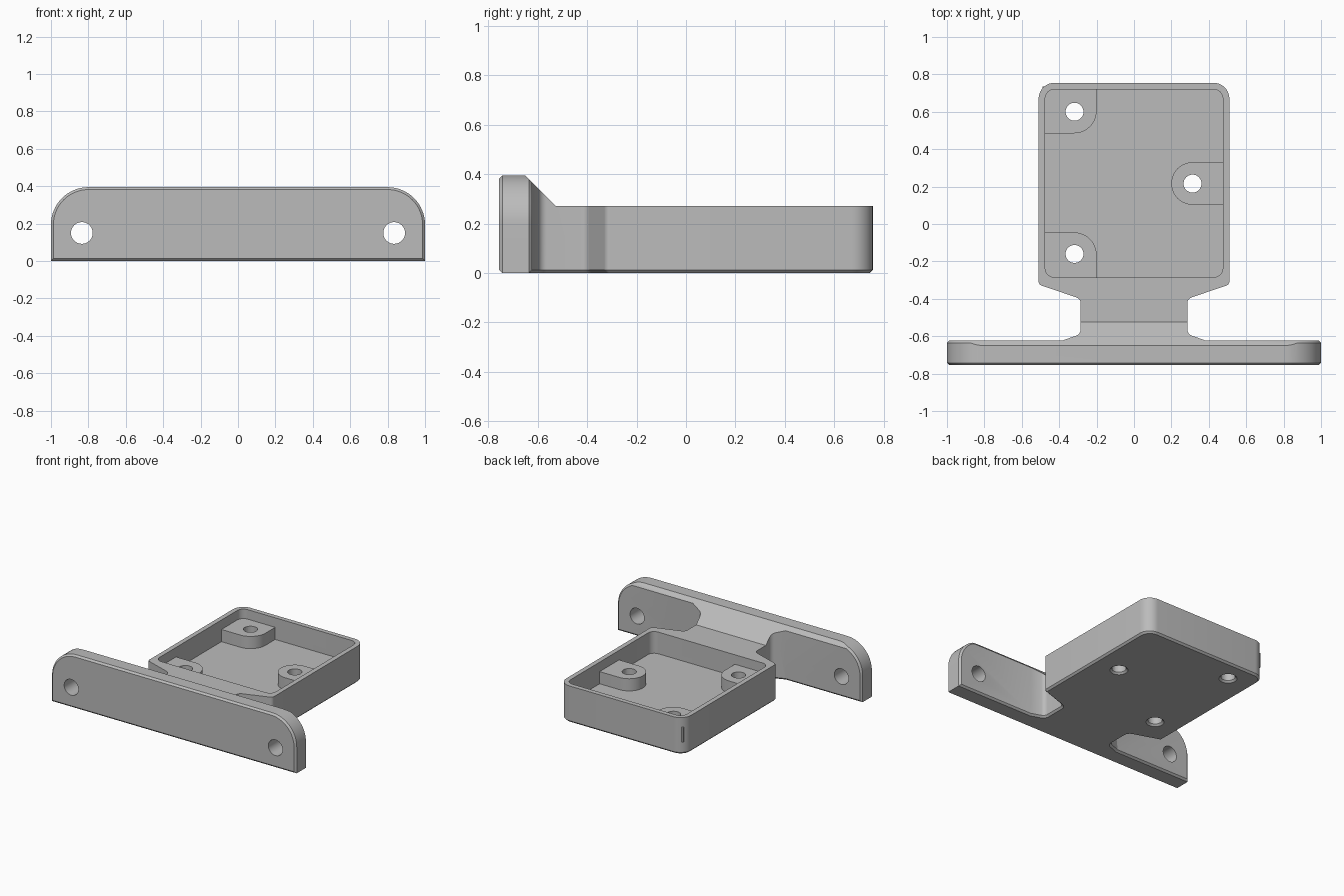
import bpy, bmesh, math
from mathutils import Vector, Matrix

cube = bpy.data.objects.get("Cube")
if cube:
    bpy.data.objects.remove(cube, do_unlink=True)

grey = bpy.data.materials.new("light grey plastic")
grey.use_nodes = True
colour = (0.5, 0.5, 0.5, 1)
grey.diffuse_color = colour
grey.node_tree.nodes["Principled BSDF"].inputs["Base Color"].default_value = colour

CHAMFER = 0.013


def rounded(corners, steps=10):
    """Outline from (x, y, radius) corners, each filleted with an arc."""
    pts = []
    for i, (x, y, r) in enumerate(corners):
        p = Vector((x, y))
        if r == 0:
            pts.append(p)
            continue
        a = (Vector(corners[i - 1][:2]) - p).normalized()
        b = (Vector(corners[(i + 1) % len(corners)][:2]) - p).normalized()
        half = a.angle(b) / 2
        centre = p + (a + b).normalized() * (r / math.sin(half))
        start = p + a * (r / math.tan(half)) - centre
        end = p + b * (r / math.tan(half)) - centre
        sweep = math.atan2(start.x * end.y - start.y * end.x, start.dot(end))
        for k in range(steps + 1):
            pts.append(centre + Matrix.Rotation(sweep * k / steps, 2) @ start)
    return pts


def finish(name, bm):
    bmesh.ops.recalc_face_normals(bm, faces=bm.faces)
    mesh = bpy.data.meshes.new(name)
    bm.to_mesh(mesh)
    bm.free()
    mesh.materials.append(grey)
    ob = bpy.data.objects.new(name, mesh)
    bpy.context.collection.objects.link(ob)
    return ob


def prism(name, outline, low, high, place=lambda u, v, w: (u, v, w), bevel=""):
    """Extrude an outline from low to high; bevel its low and/or high rim."""
    bm = bmesh.new()
    rims = [[bm.verts.new(place(p[0], p[1], w)) for p in outline] for w in (low, high)]
    caps = {"low": bm.faces.new(rims[0]), "high": bm.faces.new(rims[1])}
    n = len(outline)
    for i in range(n):
        j = (i + 1) % n
        bm.faces.new((rims[0][i], rims[0][j], rims[1][j], rims[1][i]))
    edges = [e for key, f in caps.items() if key in bevel for e in f.edges]
    bmesh.ops.recalc_face_normals(bm, faces=bm.faces)
    if edges:
        bmesh.ops.bevel(bm, geom=edges, offset=CHAMFER, segments=1,
                        affect='EDGES', clamp_overlap=False)
    return finish(name, bm)


def cone(name, r1, r2, depth, matrix):
    bm = bmesh.new()
    bmesh.ops.create_cone(bm, cap_ends=True, segments=40, radius1=r1, radius2=r2,
                          depth=depth, matrix=matrix)
    return finish(name, bm)


def combine(target, tool, operation):
    mod = target.modifiers.new(operation.lower(), 'BOOLEAN')
    mod.object, mod.operation, mod.solver = tool, operation, 'EXACT'
    with bpy.context.temp_override(object=target, active_object=target):
        bpy.ops.object.modifier_apply(modifier=mod.name)
    bpy.data.objects.remove(tool, do_unlink=True)


# Tray and neck, drawn from above
right_side = [(0.385, -0.7, 0), (0.385, -0.624, 0), (0.285, -0.588, 0.035),
              (0.285, -0.4, 0.035), (0.51, -0.324, 0.025), (0.51, 0.755, 0.085)]
left_side = [(-x, y, r) for x, y, r in reversed(right_side)]
bracket = prism("mounting_bracket", rounded(right_side + left_side), 0, 0.395, bevel="low")

# Upright plate with round shoulders, drawn from the front
plate = prism("mounting_plate",
              rounded([(-1, 0, 0), (1, 0, 0), (1, 0.395, 0.2), (-1, 0.395, 0.2)], 16),
              -0.755, -0.622, lambda u, v, w: (u, w, v), "low high")
# chamfer along the plate's underside ends is carried by its rim bevels
combine(bracket, plate, 'UNION')

# Lower the tray and slope the neck up to the plate
slope = [(-0.525, 0.27), (1, 0.27), (1, 0.6), (-0.855, 0.6)]
combine(bracket, prism("slope_cutter", slope, -1.2, 1.2, lambda u, v, w: (w, u, v)),
        'DIFFERENCE')

# Tray cavity
cavity = rounded([(sx * 0.475, 0.2175 + sy * 0.5025, 0.05)
                  for sx, sy in ((-1, -1), (1, -1), (1, 1), (-1, 1))])
combine(bracket, prism("cavity_cutter", cavity, 0.11, 0.5), 'DIFFERENCE')

# Screw bosses, running into the tray walls
bosses = {
    "rear_boss": [(-0.49, 0.485, 0), (-0.2, 0.485, 0.12), (-0.2, 0.735, 0), (-0.49, 0.735, 0)],
    "front_boss": [(-0.49, -0.3, 0), (-0.2, -0.3, 0), (-0.2, -0.045, 0.12), (-0.49, -0.045, 0)],
    "side_boss": [(0.49, 0.33, 0), (0.2, 0.33, 0.112), (0.2, 0.103, 0.112), (0.49, 0.103, 0)],
}
for name, corners in bosses.items():
    combine(bracket, prism(name, rounded(corners), 0.09, 0.2), 'UNION')

# Screw holes with a small countersink underneath
for x, y in ((-0.318, 0.6), (-0.318, -0.16), (0.313, 0.216)):
    combine(bracket, cone("hole_cutter", 0.048, 0.048, 1, Matrix.Translation((x, y, 0))),
            'DIFFERENCE')
    combine(bracket, cone("sink_cutter", 0.075, 0.047, 0.028, Matrix.Translation((x, y, 0))),
            'DIFFERENCE')

# Fixing holes through the plate
for side in (-1, 1):
    turn = Matrix.Translation((side * 0.835, -0.69, 0.15)) @ Matrix.Rotation(math.pi / 2, 4, 'X')
    combine(bracket, cone("fixing_cutter", 0.058, 0.058, 0.5, turn), 'DIFFERENCE')

# Smooth the fillets, keep the hard edges
bpy.ops.object.select_all(action='DESELECT')
bracket.select_set(True)
bpy.context.view_layer.objects.active = bracket
bpy.ops.object.shade_smooth_by_angle(angle=math.radians(25))
